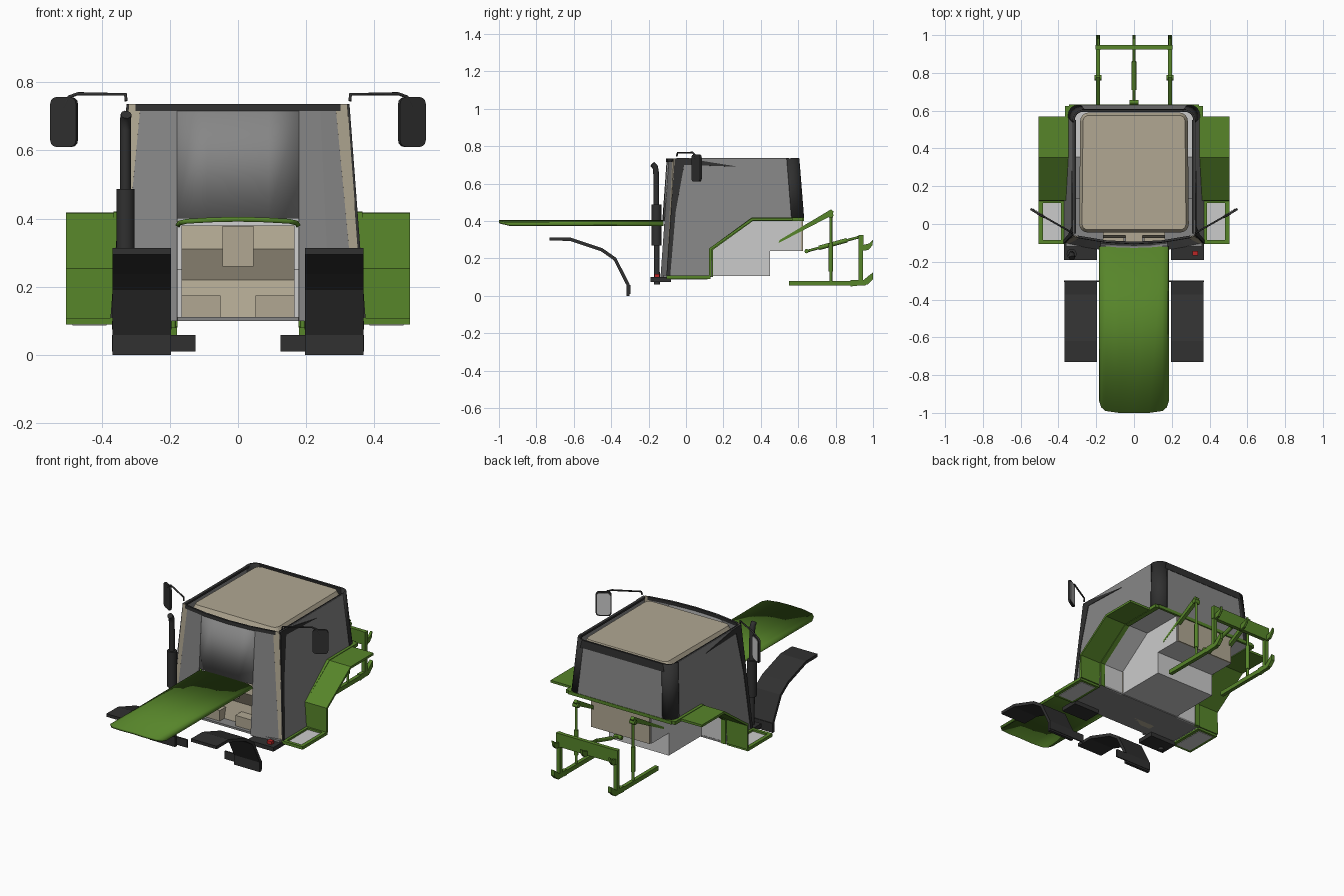
import bpy, math
from mathutils import Vector

if "Cube" in bpy.data.objects:
    bpy.data.objects.remove(bpy.data.objects["Cube"])


def mat(name, r, g, b):
    m = bpy.data.materials.new(name)
    m.diffuse_color = (r, g, b, 1)
    m.use_nodes = True
    m.node_tree.nodes["Principled BSDF"].inputs["Base Color"].default_value = m.diffuse_color
    return m


GREEN = mat("green_paint", .095, .235, .023)
BLACK = mat("black_plastic", .03, .03, .03)
GLASS = mat("dark_glass", .24, .24, .24)
TAN = mat("tan_trim", .44, .39, .29)
RED = mat("red_lamp", .5, .02, .02)


def mesh(name, verts, faces, m=None, thick=0, smooth=False):
    me = bpy.data.meshes.new(name)
    me.from_pydata([tuple(v) for v in verts], [], faces)
    ob = bpy.data.objects.new(name, me)
    bpy.context.collection.objects.link(ob)
    if m:
        me.materials.append(m)
    if thick:
        s = ob.modifiers.new("thickness", 'SOLIDIFY')
        s.thickness, s.offset = thick, 0
    if smooth:
        bpy.ops.object.select_all(action='DESELECT')
        ob.select_set(True)
        bpy.context.view_layer.objects.active = ob
        bpy.ops.object.shade_smooth_by_angle(angle=math.radians(40))
    return ob


def loft(name, a, b, m=None, thick=.008, smooth=False):
    n = len(a)
    return mesh(name, list(a) + list(b),
                [(i, i + 1, n + i + 1, n + i) for i in range(n - 1)], m, thick, smooth)


def strip(name, pts, x0, x1, m, thick):
    # sheet following a (y, z) profile
    return loft(name, [(x0, y, z) for y, z in pts], [(x1, y, z) for y, z in pts], m, thick)


def prism(name, pts, x0, x1, m=None):
    n = len(pts)
    f = [tuple(range(n))[::-1], tuple(range(n, 2 * n))]
    f += [(i, (i + 1) % n, n + (i + 1) % n, n + i) for i in range(n)]
    return mesh(name, [(x, y, z) for x in (x0, x1) for y, z in pts], f, m)


def box(name, x0, x1, y0, y1, z0, z1, m=None):
    x0, x1 = sorted((x0, x1))
    return prism(name, [(y0, z0), (y1, z0), (y1, z1), (y0, z1)], x0, x1, m)


def tube(name, pts, r, m, res=2):
    cu = bpy.data.curves.new(name, 'CURVE')
    cu.dimensions, cu.bevel_depth, cu.bevel_resolution, cu.use_fill_caps = '3D', r, res, True
    sp = cu.splines.new('POLY')
    sp.points.add(len(pts) - 1)
    for p, q in zip(sp.points, pts):
        p.co = (*q, 1)
    cu.materials.append(m)
    ob = bpy.data.objects.new(name, cu)
    bpy.context.collection.objects.link(ob)
    return ob


def cab_x(z):
    return .32 + (.735 - z) * .075


# hood, gently arched with rounded front corners
half = [(.178, .377, -.94), (.172, .387, -.97), (.15, .392, -.99), (.08, .396, -1), (0, .398, -1)]
arch = [(-x, z, y) for x, z, y in half] + [h for h in half[-2::-1]]
loft("hood", [(x, y, z) for x, z, y in arch], [(x, -.12, z) for x, z, y in arch], GREEN, .014, True)

# cab front glass, with the hood opening left out
zb, zt = .1, .735
front = lambda xs, z: [(x, -.145 + (zb and (z - zb) / (zt - zb)) * .045
                        + .045 * (abs(x) / .35) ** 2, z) for x in xs]
loft("windscreen", front([-.178, -.09, 0, .09, .178], .40), front([-.178, -.09, 0, .09, .178], zt), GLASS, .006, True)
# cab rear glass
rear_y = lambda z: .60 + (.735 - z) * .08
loft("rear_window", [(-.30, rear_y(.415), .415), (.30, rear_y(.415), .415)],
     [(-.28, rear_y(.69), .69), (.28, rear_y(.69), .69)], GLASS)
loft("rear_roof_rail", [(-.28, rear_y(.69), .69), (.28, rear_y(.69), .69)],
     [(-.27, .60, .735), (.27, .60, .735)], BLACK, .012)
loft("rear_sill", [(-.345, .625, .40), (.345, .625, .40)], [(-.345, .625, .42), (.345, .625, .42)], GREEN, .014)

# roof lining, a shallow dome with rounded corners
def ring(inset, z):
    out = []
    for cx, cy, a0 in ((.24, .545, 0), (-.24, .545, 90), (-.245, .0, 180), (.245, .0, 270)):
        for k in range(5):
            a = math.radians(a0 + k * 22.5)
            out.append((cx + (.045 - inset) * math.cos(a), cy + (.045 - inset) * math.sin(a), z))
    return out
r0, r1 = ring(0, .705), ring(.015, .733)
n = len(r0)
mesh("roof_lining", r0 + r1, [(i, (i + 1) % n, n + (i + 1) % n, n + i) for i in range(n)]
     + [tuple(range(n, 2 * n))], TAN)
loft("front_roof_rail", front([-.30, -.15, 0, .15, .30], .715), front([-.30, -.15, 0, .15, .30], .735), BLACK, .012)

# dashboard seen through the hood opening
prism("dashboard", [(-.06, .1), (-.02, .1), (.03, .38), (-.06, .38), (-.075, .31), (-.03, .22)], -.165, .165, TAN)
box("steering_column", -.046, .046, -.10, -.05, .26, .378, TAN)
# floor and rear tub
box("cab_floor", -.36, .36, -.12, .14, .1, .112, GLASS)
prism("rear_tub", [(.14, .105), (.45, .105), (.45, .24), (.615, .24), (.615, .41), (.36, .41), (.14, .25)], -.2, .2)
box("tub_back_panel", -.195, .195, .615, .625, .24, .41, TAN)

arch_line = [(.135, .1), (.135, .25), (.355, .41), (.625, .41)]
for s, side in ((1, "right"), (-1, "left")):
    S = lambda x: s * x
    # cab side glass
    out = [(-.10, .1), (.14, .1), (.14, .25), (.36, .415), (.575, .415), (.55, .735), (-.055, .735)]
    mesh(side + "_side_glass", [(S(cab_x(z)), y, z) for y, z in out], [tuple(range(len(out)))], GLASS, .008)
    # windscreen corner and pillars
    loft(side + "_windscreen_corner", front([S(.178), S(.27), S(.345)], zb), front([S(.178), S(.24), S(.285)], zt), GLASS, .006)
    loft(side + "_front_trim", front([S(.345), S(.367)], zb), front([S(.285), S(.32)], zt), TAN, .006)
    pil = [(-.105, .1), (-.085, .1), (-.055, .45), (-.01, .70), (.28, .69), (0, .735), (-.06, .735)]
    mesh(side + "_front_pillar", [(S(cab_x(z) + .003), y, z) for y, z in pil], [tuple(range(len(pil)))], BLACK, .008)
    # rounded rear pillar
    def corner(z):
        R = .05
        cx, cy = cab_x(z) - R, rear_y(z) - R
        arc = [(S(cx + R * math.cos(a)), cy + R * math.sin(a), z)
               for a in [k * math.pi / 8 for k in range(5)]]
        return [(S(cab_x(z)), cy - .012, z)] + arc + [(S(cx - .01), rear_y(z), z)]
    loft(side + "_rear_pillar", corner(.415), corner(.735), BLACK, .012, True)
    loft(side + "_roof_rail", [(S(.318), -.05, .72), (S(.318), .55, .72)],
         [(S(.314), -.05, .735), (S(.314), .55, .735)], BLACK, .012)
    # rear fender, wheel well lining and trim
    strip(side + "_rear_fender", [(.13, .103), (.13, .25), (.355, .41), (.57, .41)], S(.345), S(.505), GREEN, .014)
    strip(side + "_wheel_well", arch_line, S(.2), S(.345), None, .008)
    strip(side + "_sill_trim", arch_line, S(.335), S(.365), GREEN, .02)
    # step with green frame
    box(side + "_step_plate", S(.385), S(.485), -.085, .115, .087, .097)
    for k, (a, b, c, d) in enumerate(((.365, .387, -.105, .13), (.483, .505, -.105, .13),
                                      (.387, .483, -.105, -.085), (.387, .483, .112, .13))):
        box(f"{side}_step_frame_{k}", S(a), S(b), c, d, .09, .108, GREEN)
    # dash lower pods
    box(side + "_dash_pod", S(.052), S(.165), -.10, -.02, .105, .175, TAN)
    # front fender with mounting plate
    strip(side + "_front_fender", [(-.73, .304), (-.62, .303), (-.45, .246), (-.38, .197), (-.31, .06), (-.31, 0)],
          S(.197), S(.368), BLACK, .018)
    box(side + "_fender_bracket", S(.125), S(.37), -.306, -.298, .01, .058, BLACK)
    # front corner shelf and lamp
    box(side + "_front_shelf", S(.195), S(.37), -.19, -.08, .075, .1, BLACK)
    box(side + "_lamp", S(.31), S(.34), -.168, -.142, .1, .118, RED)
    # mirror: rounded tilted plate, glass and arm
    d = Vector((S(.83), .5, 0)).normalized()
    nrm = Vector((S(-.5), .83, 0)).normalized()
    c = Vector((S(.51), .057, .683))
    def plate(w, h, r, off):
        p = []
        for sx, sz, a0 in ((1, 1, 0), (-1, 1, 90), (-1, -1, 180), (1, -1, 270)):
            for k in range(4):
                a = math.radians(a0 + 30 * k)
                p.append(c + d * (sx * (w - r) + r * math.cos(a)) + nrm * off
                         + Vector((0, 0, sz * (h - r) + r * math.sin(a))))
        return p
    mesh(side + "_mirror_shell", plate(.044, .073, .02, 0), [tuple(range(16))], BLACK, .012)
    mesh(side + "_mirror_glass", plate(.037, .065, .016, .008), [tuple(range(16))], None, .002)
    tube(side + "_mirror_arm", [(S(.328), -.05, .745), (S(.33), -.045, .764), (S(.47), .035, .766),
                                (S(.495), .045, .757), (S(.51), .055, .725)], .005, BLACK)
    # three point hitch: lower link, lift rod, lift arm, end hook
    x = S(.19)
    box(side + "_lower_link", x - .011, x + .011, .55, .96, .054, .08, GREEN)
    prism(side + "_lower_hook", [(.88, .05), (.97, .06), (1, .09), (1, .125), (.98, .11), (.95, .085), (.88, .085)],
          x - .011, x + .011, GREEN)
    tube(side + "_lift_rod", [(x, .775, .07), (x, .775, .44)], .008, GREEN)
    tube(side + "_lift_rod_sleeve", [(x, .775, .13), (x, .775, .28)], .012, GREEN)
    tube(side + "_lift_rod_joint", [(x - .018, .775, .43), (x + .018, .775, .43)], .014, GREEN)
    prism(side + "_lift_arm", [(.495, .282), (.50, .298), (.775, .462), (.79, .45), (.78, .43)], x - .011, x + .011, GREEN)
    box(side + "_hitch_post", x - .012, x + .012, .922, .945, .08, .325, GREEN)

# hitch crossbar and top link
box("hitch_crossbar", -.205, .205, .925, .948, .245, .325, GREEN)
tube("top_link", [(0, .64, .237), (0, .94, .318)], .007, GREEN)
tube("top_link_sleeve", [(0, .71, .256), (0, .86, .297)], .012, GREEN)
tube("top_link_pin", [(-.025, .645, .239), (.025, .645, .239)], .012, GREEN)
for x in (-.19, 0, .19):
    prism("upper_hook", [(.94, .24), (.975, .245), (.997, .27), (1, .3), (.98, .28), (.94, .27)],
          x - .007, x + .007, GREEN)

# exhaust stack
tube("exhaust_pipe", [(-.33, -.155, .06), (-.33, -.16, .66), (-.33, -.165, .69), (-.328, -.18, .705)], .016, BLACK, 3)
tube("exhaust_muffler", [(-.33, -.158, .27), (-.33, -.158, .487)], .027, BLACK, 3)
